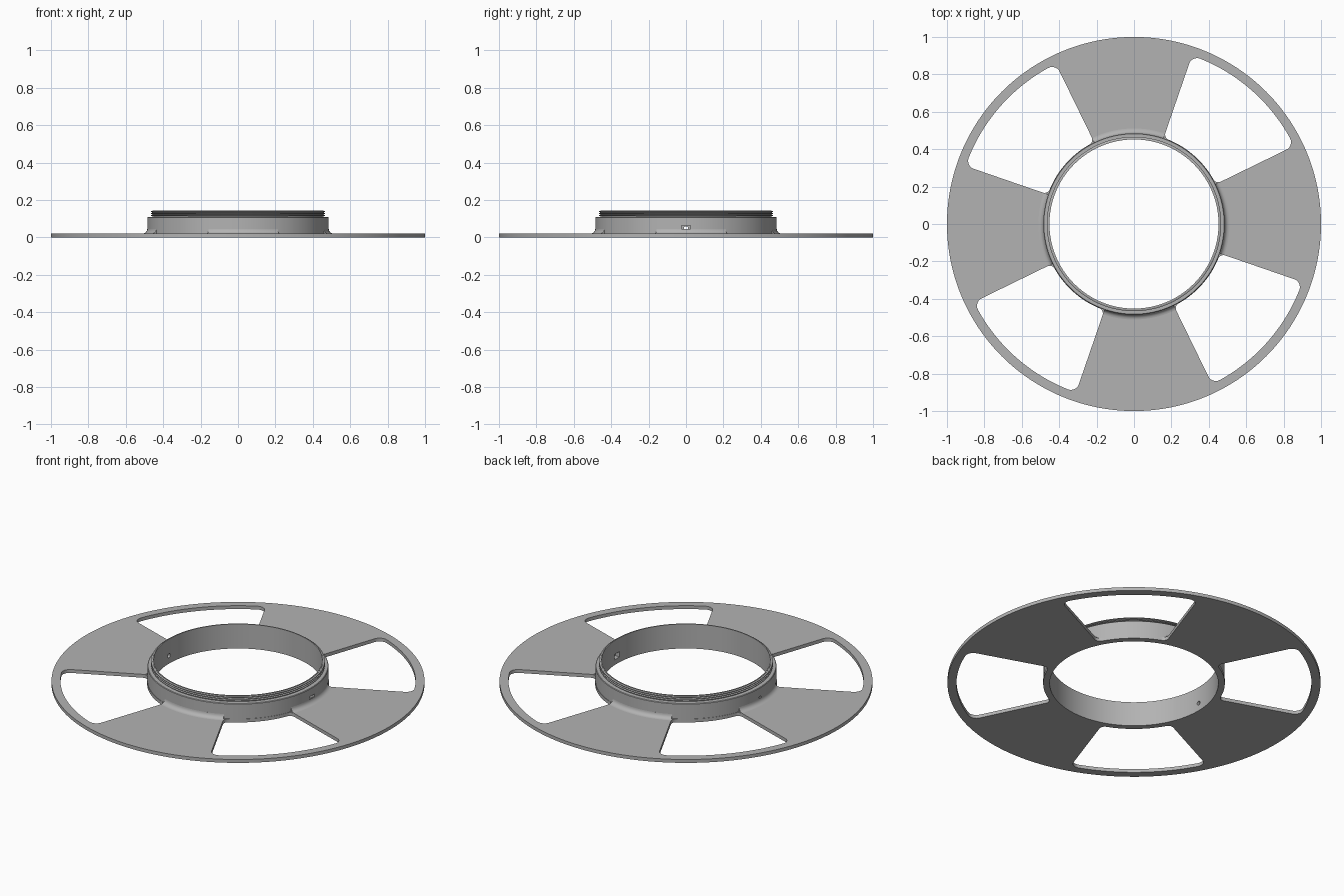
import bpy, bmesh
from math import sin, cos, asin, radians, pi, tau
from mathutils import Matrix

cube = bpy.data.objects.get("Cube")
if cube:
    bpy.data.objects.remove(cube, do_unlink=True)

grey = bpy.data.materials.new("plain grey")
grey.use_nodes = True
COLOUR = (0.45, 0.45, 0.45, 1)
grey.diffuse_color = COLOUR
grey.node_tree.nodes["Principled BSDF"].inputs["Base Color"].default_value = COLOUR

R_IN, R_BODY, R_RIM = 0.452, 0.485, 0.952
PLATE = 0.02
WINDOW = (radians(26), radians(71))


def activate(ob):
    bpy.ops.object.select_all(action='DESELECT')
    ob.select_set(True)
    bpy.context.view_layer.objects.active = ob


def finish(ob):
    ob.data.materials.clear()
    ob.data.materials.append(grey)
    activate(ob)
    bpy.ops.object.shade_smooth_by_angle(angle=radians(30))


def from_bmesh(name, bm):
    bmesh.ops.recalc_face_normals(bm, faces=bm.faces[:])
    me = bpy.data.meshes.new(name)
    bm.to_mesh(me)
    bm.free()
    ob = bpy.data.objects.new(name, me)
    bpy.context.collection.objects.link(ob)
    return ob


def lathe(name, profile, steps, start=0.0, end=tau):
    """Sweep a closed (radius, height) profile about z."""
    full = end - start > tau - 0.001
    bm = bmesh.new()
    loops = []
    for i in range(steps if full else steps + 1):
        a = start + (end - start) * i / steps
        loops.append([bm.verts.new((r * cos(a), r * sin(a), z)) for r, z in profile])
    n = len(profile)
    for i in range(steps):
        p, q = loops[i], loops[(i + 1) % len(loops)]
        for j in range(n):
            k = (j + 1) % n
            bm.faces.new((p[j], q[j], q[k], p[k]))
    if not full:
        bm.faces.new(loops[0])
        bm.faces.new(loops[-1])
    return from_bmesh(name, bm)


def arc(r, a0, a1, n, cx=0.0, cy=0.0):
    return [(cx + r * cos(a0 + (a1 - a0) * i / n), cy + r * sin(a0 + (a1 - a0) * i / n))
            for i in range(n + 1)]


def window_outline(turn):
    """Ring sector with rounded corners, bounded by two radial edges."""
    a0, a1 = WINDOW[0] + turn, WINDOW[1] + turn
    inner, f_in, f_out = R_BODY + 0.002, 0.03, 0.045
    d_in, d_out = inner + f_in, R_RIM - f_out
    s_in, s_out = asin(f_in / d_in), asin(f_out / d_out)

    def corner(d, f, ang, t0, t1):
        return arc(f, t0, t1, 8, d * cos(ang), d * sin(ang))

    pts = corner(d_out, f_out, a0 + s_out, a0 - pi / 2, a0 + s_out)
    pts += arc(R_RIM, a0 + s_out, a1 - s_out, 32)[1:-1]
    pts += corner(d_out, f_out, a1 - s_out, a1 - s_out, a1 + pi / 2)
    pts += corner(d_in, f_in, a1 - s_in, a1 + pi / 2, a1 - s_in + pi)
    pts += arc(inner, a1 - s_in, a0 + s_in, 24)[1:-1]
    pts += corner(d_in, f_in, a0 + s_in, a0 + s_in + pi, a0 + pi * 1.5)
    return pts


# Flat plate with four windows, leaving four spokes and a thin rim
curve = bpy.data.curves.new("plate", 'CURVE')
curve.dimensions = '2D'
curve.fill_mode = 'BOTH'
curve.extrude = PLATE / 2
outlines = [arc(1.0, 0, tau, 192)[:-1], arc(R_IN, 0, tau, 160)[:-1]]
outlines += [window_outline(i * pi / 2) for i in range(4)]
for pts in outlines:
    spline = curve.splines.new('POLY')
    spline.points.add(len(pts) - 1)
    for point, (x, y) in zip(spline.points, pts):
        point.co = (x, y, 0, 1)
    spline.use_cyclic_u = True
plate = bpy.data.objects.new("plate", curve)
bpy.context.collection.objects.link(plate)
activate(plate)
bpy.ops.object.convert(target='MESH')
plate = bpy.context.object
bm = bmesh.new()
bm.from_mesh(plate.data)
bmesh.ops.remove_doubles(bm, verts=bm.verts[:], dist=0.0001)
bmesh.ops.translate(bm, verts=bm.verts[:], vec=(0, 0, PLATE / 2))
bmesh.ops.recalc_face_normals(bm, faces=bm.faces[:])
bm.to_mesh(plate.data)
bm.free()
finish(plate)

# Collar with a threaded neck
profile = [(R_IN, 0.008), (R_BODY, 0.008), (R_BODY, 0.107), (R_BODY - 0.003, 0.11), (0.458, 0.11)]
for i in range(3):
    z = 0.113 + i * 0.0105
    profile += [(0.458, z), (0.466, z + 0.003), (0.466, z + 0.0055), (0.458, z + 0.0085)]
profile += [(0.458, 0.145), (R_IN, 0.145)]
collar = lathe("collar", profile, 160)

# Side openings: a rectangular slot on the left, a small round hole on the right
bm = bmesh.new()
bmesh.ops.create_cube(bm, size=1, matrix=Matrix.Translation((0.47, 0, 0.047))
                      @ Matrix.Diagonal((0.12, 0.048, 0.032, 1)))
slot = from_bmesh("slot_cutter", bm)
bm = bmesh.new()
bmesh.ops.create_cone(bm, cap_ends=True, segments=20, radius1=0.012, radius2=0.012, depth=0.12,
                      matrix=Matrix.Translation((-0.47, 0, 0.047)) @ Matrix.Rotation(pi / 2, 4, 'Y'))
hole = from_bmesh("hole_cutter", bm)
activate(collar)
for cutter in (slot, hole):
    cutter.hide_render = True
    mod = collar.modifiers.new("cut", 'BOOLEAN')
    mod.operation = 'DIFFERENCE'
    mod.solver = 'EXACT'
    mod.object = cutter
    bpy.ops.object.modifier_apply(modifier=mod.name)
    bpy.data.objects.remove(cutter, do_unlink=True)
finish(collar)

# Concave fillets where each spoke meets the collar
F = 0.026
fillet = [(R_BODY - 0.005, PLATE - 0.005), (R_BODY + F, PLATE - 0.005)]
fillet += arc(F, pi * 1.5, pi, 6, R_BODY + F, PLATE + F)
fillet += [(R_BODY - 0.005, PLATE + F)]
for i in range(4):
    turn = i * pi / 2
    ob = lathe(f"spoke_fillet_{i + 1}", fillet, 24, WINDOW[1] + turn, WINDOW[0] + pi / 2 + turn)
    # The slot and hole stay clear of the fillets
    finish(ob)
